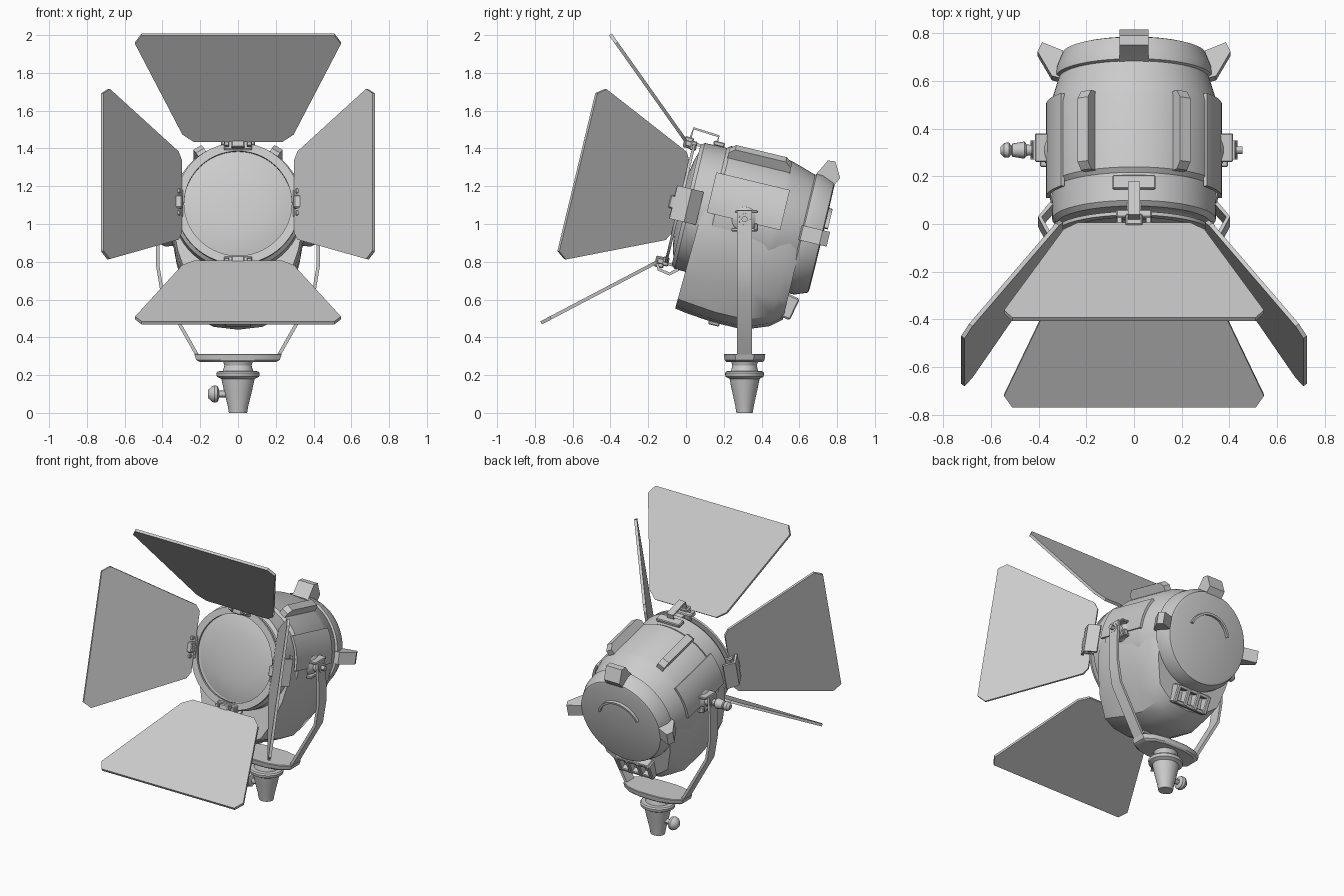
import bpy, bmesh
from math import sin, cos, pi, radians
from mathutils import Matrix, Vector

if "Cube" in bpy.data.objects:
    bpy.data.objects.remove(bpy.data.objects["Cube"])

I = Matrix.Identity(4)
T = Matrix.Translation
HEAD = T((0, 0, 1.10)) @ Matrix.Rotation(radians(-13.5), 4, 'X')   # tilted lamp head, +Y runs backwards
SIDE = Matrix.Rotation(radians(-90), 4, 'Z')                        # turns a (y,z) profile into (x,z)
FLIP = Matrix.Diagonal((-1, 1, 1, 1))


def turn(deg):
    return Matrix.Rotation(radians(deg), 4, 'Y')


def finish(name, bm, M, angle=30):
    bmesh.ops.transform(bm, matrix=M, verts=bm.verts)
    bmesh.ops.recalc_face_normals(bm, faces=bm.faces)
    me = bpy.data.meshes.new(name)
    bm.to_mesh(me)
    bm.free()
    ob = bpy.data.objects.new(name, me)
    bpy.context.collection.objects.link(ob)
    bpy.ops.object.select_all(action='DESELECT')
    ob.select_set(True)
    bpy.context.view_layer.objects.active = ob
    bpy.ops.object.shade_smooth_by_angle(angle=radians(angle))
    return ob


def loft(name, rings, M, caps=True, closed=False):
    bm = bmesh.new()
    vs = [[bm.verts.new(p) for p in r] for r in rings]
    n = len(vs[0])
    pairs = list(zip(vs, vs[1:])) + ([(vs[-1], vs[0])] if closed else [])
    for a, b in pairs:
        for i in range(n):
            bm.faces.new((a[i], a[(i + 1) % n], b[(i + 1) % n], b[i]))
    if caps and not closed:
        bm.faces.new(vs[0])
        bm.faces.new(vs[-1])
    return finish(name, bm, M)


def lathe(name, prof, M, n=48, closed=False):
    """profile of (radius, y) turned about the Y axis"""
    rings = [[(r * sin(2 * pi * i / n), y, r * cos(2 * pi * i / n)) for i in range(n)] for r, y in prof]
    return loft(name, rings, M, closed=closed)


def prism(name, pts, width, M):
    """(y,z) outline extruded along x"""
    return loft(name, [[(s * width / 2, y, z) for y, z in pts] for s in (-1, 1)], M)


def box(name, c, s, M=I, bevel=0.0):
    bm = bmesh.new()
    bmesh.ops.create_cube(bm, size=1, matrix=T(c) @ Matrix.Diagonal((*s, 1)))
    if bevel:
        bmesh.ops.bevel(bm, geom=bm.edges[:], offset=bevel, segments=1, affect='EDGES')
    return finish(name, bm, M)


def strip(path, t):
    """outline of a bent strap of thickness t"""
    P = [Vector(p) for p in path]
    L, R = [], []
    for i, p in enumerate(P):
        d = (P[min(i + 1, len(P) - 1)] - P[max(i - 1, 0)]).normalized()
        nrm = Vector((-d.y, d.x)) * t / 2
        L.append(tuple(p + nrm))
        R.append(tuple(p - nrm))
    return L + R[::-1]


# housing, lens and front frame
lathe("housing", [(.285, .03), (.285, .0), (.325, .0), (.343, .02), (.345, .14), (.36, .16),
                  (.36, .48), (.352, .51), (.315, .63), (.30, .66)], HEAD, 64)
lathe("lens", [(.29, .02), (.285, .0), (.24, -.014), (.17, -.026), (.09, -.033), (.01, -.035)], HEAD, 64)
lathe("front_frame", [(.285, -.04), (.33, -.04), (.33, -.025), (.285, -.025)], HEAD, 64, closed=True)

# rear cap with arc handle and tabs
lathe("rear_cap", [(.30, .62), (.328, .635), (.326, .67), (.30, .735), (.285, .74), (.02, .742)], HEAD, 64)
arc = [(.155 * cos(radians(a)), .155 * sin(radians(a))) for a in range(20, 161, 10)]
prism("rear_arc_handle", strip(arc, .014), .03, HEAD @ T((0, .745, 0)) @ SIDE)
for nm, a in (("top", 0), ("right", 90), ("left", -90)):
    tab = [(.625, .31), (.645, .345), (.675, .405), (.715, .41), (.76, .33), (.735, .28)]
    if a:
        tab = [(.62, .31), (.63, .345), (.735, .405), (.775, .385), (.74, .30), (.71, .28)]
    prism("rear_tab_" + nm, tab, .08 if a else .12, HEAD @ turn(a))

# lower housing bulge
rings = []
for y, d, k in ((.09, .545, .97), (.13, .555, 1), (.28, .57, 1), (.45, .57, .98), (.58, .52, .92), (.64, .47, .84)):
    half = [(.35, 0), (.352, -.1), (.33, -.22), (.28, -.37), (.21, -d + .055), (.13, -d + .015)]
    half = [(x * k, z) for x, z in half]
    shift = .04 if y == .09 else 0
    ring = half + [(0, -d)] + [(-x, z) for x, z in half[::-1]]
    rings.append([(x, y - (shift + .02) * (z / d) * -.3 if y < .1 else y, z) for x, z in ring])
loft("lower_housing", rings, HEAD)
box("bottom_latch", (0, .29, -.575), (.14, .06, .02), HEAD, .005)

# rear vent frame made of bars
VENT = HEAD @ T((0, .645, -.395)) @ Matrix.Rotation(radians(-12), 4, 'X')
for i, x in enumerate((-.12, -.04, .04, .12)):
    box(f"vent_post_{i}", (x, 0, 0), (.03, .09, .12), VENT, .006)
for i, z in enumerate((-.05, .05)):
    box(f"vent_rail_{i}", (0, 0, z), (.25, .08, .025), VENT, .005)

# cooling fins and raised side panels
for nm, a in (("right", 31), ("left", -31)):
    prism("fin_" + nm, [(.155, .34), (.155, .39), (.185, .418), (.46, .418), (.495, .39), (.495, .34)],
          .05, HEAD @ turn(a))
for nm, F in (("right", I), ("left", FLIP)):
    arc = [(.361 * cos(radians(a)), .361 * sin(radians(a))) for a in range(-2, 37, 4)]
    prism("side_panel_" + nm, strip(arc, .016), .40, HEAD @ F @ T((0, .316, 0)) @ SIDE)

# barn doors and their hinges
for nm, a in (("top", 0), ("right", 90), ("bottom", 180), ("left", -90)):
    side = nm in ("left", "right")
    Q = HEAD @ turn(a)
    if side:
        h, f = Vector((0, -.045, .305)), Vector((0, -.60, .718))
        half = [(0, .20), (.04, .24), (.92, .463), (1, .43)]
    else:
        h, f = Vector((0, -.08, .33)), Vector((0, -.60, .785))
        half = [(0, .235), (.07, .295), (.92, .545), (1, .51)]
    L = (f - h).length
    d = (f - h) / L
    nrm = d.cross(Vector((1, 0, 0)))
    D = Matrix((nrm, d, Vector((1, 0, 0)))).transposed().to_4x4()
    D.translation = h
    off = T((0, 0, .035 if side else 0))
    pts = [(t * L, w) for t, w in half]
    prism("barn_door_" + nm, pts + [(t, -w) for t, w in pts[::-1]], .018, HEAD @ off @ turn(a) @ D)
    # hinge block, knuckles and lug
    box("hinge_block_" + nm, (0, -.035, .315), (.15, .035, .05), Q, .006)
    box("hinge_lug_" + nm, (0, -.065, .325), (.07, .05, .06), Q, .006)
    for s in (-1, 1):
        box(f"hinge_knuckle_{nm}_{s}", (s * .06, -.055, .32), (.025, .05, .03), Q, .004)
    if side:
        prism("hinge_guard_" + nm, strip([(.07, .345), (.01, .395), (-.065, .355)], .016), .18, Q)
        box("frame_spacer_" + nm, (0, -.01, .32), (.06, .04, .02), Q)
    else:
        box("frame_spacer_" + nm, (0, -.01, .325), (.06, .05, .015), Q)

# top latch strap and lower catch
prism("top_latch_strap", strip([(-.06, .35), (-.055, .405), (.085, .395), (.08, .345)], .012), .05, HEAD)
box("top_latch_base", (0, .095, .355), (.18, .06, .025), HEAD, .005)
prism("lower_catch", strip([(-.08, -.33), (-.06, -.365), (.0, -.375), (.04, -.34)], .016), .13, HEAD)

# yoke arms with pivots
for nm, F in (("right", I), ("left", FLIP)):
    prism("yoke_arm_" + nm, strip([(.415, 1.07), (.425, .92), (.425, .78), (.40, .63), (.21, .295)], .018),
          .08, F @ T((0, .31, 0)) @ SIDE)
    P = F @ T((0, .31, 1.025)) @ SIDE
    lathe("pivot_boss_" + nm, [(.075, .34), (.065, .365), (.035, .385), (.03, .43)], P, 20)
    lathe("pivot_bolt_" + nm, [(.016, .40), (.016, .455)], P, 12)
    box("pivot_clip_" + nm, (.385, .32, 1.065), (.06, .12, .016), F, .004)
    box("pivot_hook_" + nm, (.375, .31, .97), (.04, .14, .018), F, .004)
    box("pivot_hook_end_" + nm, (.385, .37, .985), (.03, .02, .035), F, .004)
lathe("tilt_knob", [(.02, .42), (.024, .45), (.036, .46), (.028, .51), (.018, .515), (.032, .525), (.03, .545), (.015, .56)],
      FLIP @ T((0, .31, 1.025)) @ SIDE, 16)

# yoke foot and stand socket
plan = [(.23, .05), (.17, .09), (.08, .11), (-.08, .11), (-.17, .09), (-.23, .05)]
plan += [(x, -y) for x, y in plan[::-1]]
loft("yoke_foot", [[(x * k, y * k, z) for x, y in plan] for z, k in ((.27, .88), (.28, .96), (.308, 1), (.312, .98))],
     T((0, .31, 0)))
UP = T((0, .31, 0)) @ Matrix.Diagonal((1, .9, 1, 1)) @ Matrix.Rotation(pi / 2, 4, 'X')
lathe("stand_socket", [(.048, 0), (.055, .04), (.075, .12), (.088, .18), (.112, .192), (.115, .21), (.108, .22),
                       (.08, .222), (.072, .25), (.08, .275)], UP, 32)

# locking knob on the socket
K = FLIP @ T((0, .31, .10)) @ SIDE
lathe("lock_knob_shaft", [(.018, .05), (.018, .11)], K, 12)
lathe("lock_knob", [(.022, .10), (.042, .108), (.046, .125), (.04, .14), (.025, .155), (.012, .16)], K, 12)
